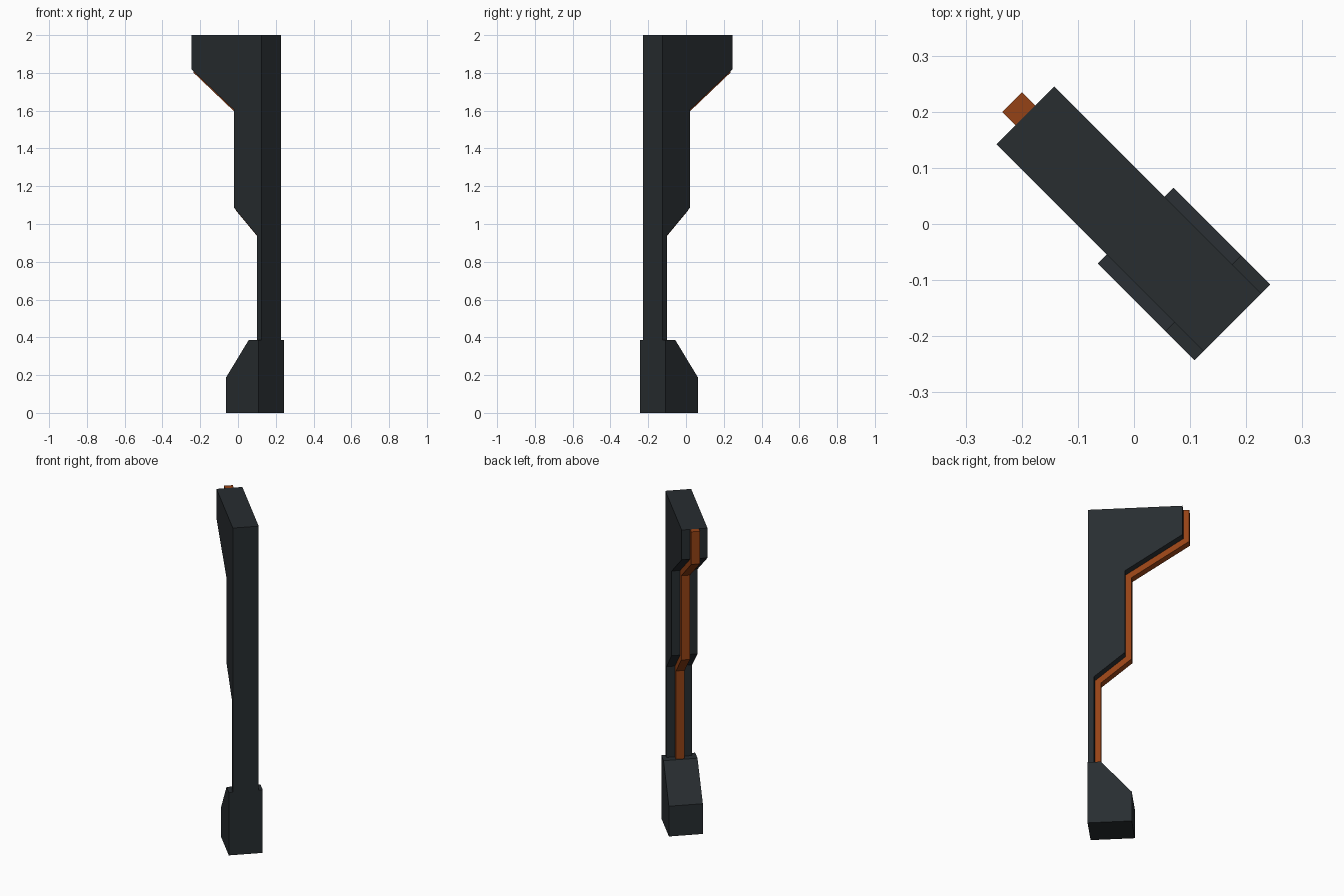
import bpy, bmesh
from math import sqrt
from mathutils import Vector

if "Cube" in bpy.data.objects:
    bpy.data.objects.remove(bpy.data.objects["Cube"])

R = 1 / sqrt(2)


def material(name, rgb):
    m = bpy.data.materials.new(name)
    m.diffuse_color = (*rgb, 1)
    m.use_nodes = True
    m.node_tree.nodes["Principled BSDF"].inputs["Base Color"].default_value = m.diffuse_color
    return m


def extrude_profile(name, profile, half_width, mat):
    """Extrude a (u, z) profile sideways; u runs diagonally toward back left."""
    bm = bmesh.new()
    face = bm.faces.new([bm.verts.new((-R * (u + half_width), R * (u - half_width), z))
                         for u, z in profile])
    ext = bmesh.ops.extrude_face_region(bm, geom=[face])
    verts = [g for g in ext["geom"] if isinstance(g, bmesh.types.BMVert)]
    bmesh.ops.translate(bm, verts=verts, vec=(2 * half_width * R, 2 * half_width * R, 0))
    bmesh.ops.recalc_face_normals(bm, faces=bm.faces)
    mesh = bpy.data.meshes.new(name)
    bm.to_mesh(mesh)
    bm.free()
    mesh.materials.append(mat)
    obj = bpy.data.objects.new(name, mesh)
    bpy.context.collection.objects.link(obj)


def offset_path(path, dist):
    """Mitred offset of an open path toward +u."""
    pts = [Vector(p) for p in path]
    normals = []
    for a, b in zip(pts, pts[1:]):
        d = (b - a).normalized()
        normals.append(Vector((d.y, -d.x)))
    normals = [normals[0]] + normals + [normals[-1]]
    out = []
    for p, n0, n1 in zip(pts, normals, normals[1:]):
        m = (n0 + n1).normalized()
        out.append(tuple(p + m * dist / m.dot(n0)))
    return out


dark = material("dark_metal", (0.021, 0.026, 0.030))
orange = material("orange", (0.30, 0.055, 0.008))

FRONT = -0.248
# stepped edge of the post, bottom to top
edge = [(-0.214, 0.385), (-0.214, 0.94), (-0.0445, 1.085),
        (-0.0445, 1.603), (0.274, 1.818), (0.274, 2.0)]

# stepped post
extrude_profile("post", [(FRONT, 0.385)] + edge + [(FRONT, 2.0)], 0.0728, dark)

# wider foot with a sloped back
extrude_profile("foot", [(FRONT, 0), (-0.004, 0), (-0.004, 0.185),
                         (-0.175, 0.385), (FRONT, 0.385)], 0.0955, dark)

# orange strip following the stepped edge
extrude_profile("edge_strip", edge + offset_path(edge, 0.033)[::-1], 0.0247, orange)
